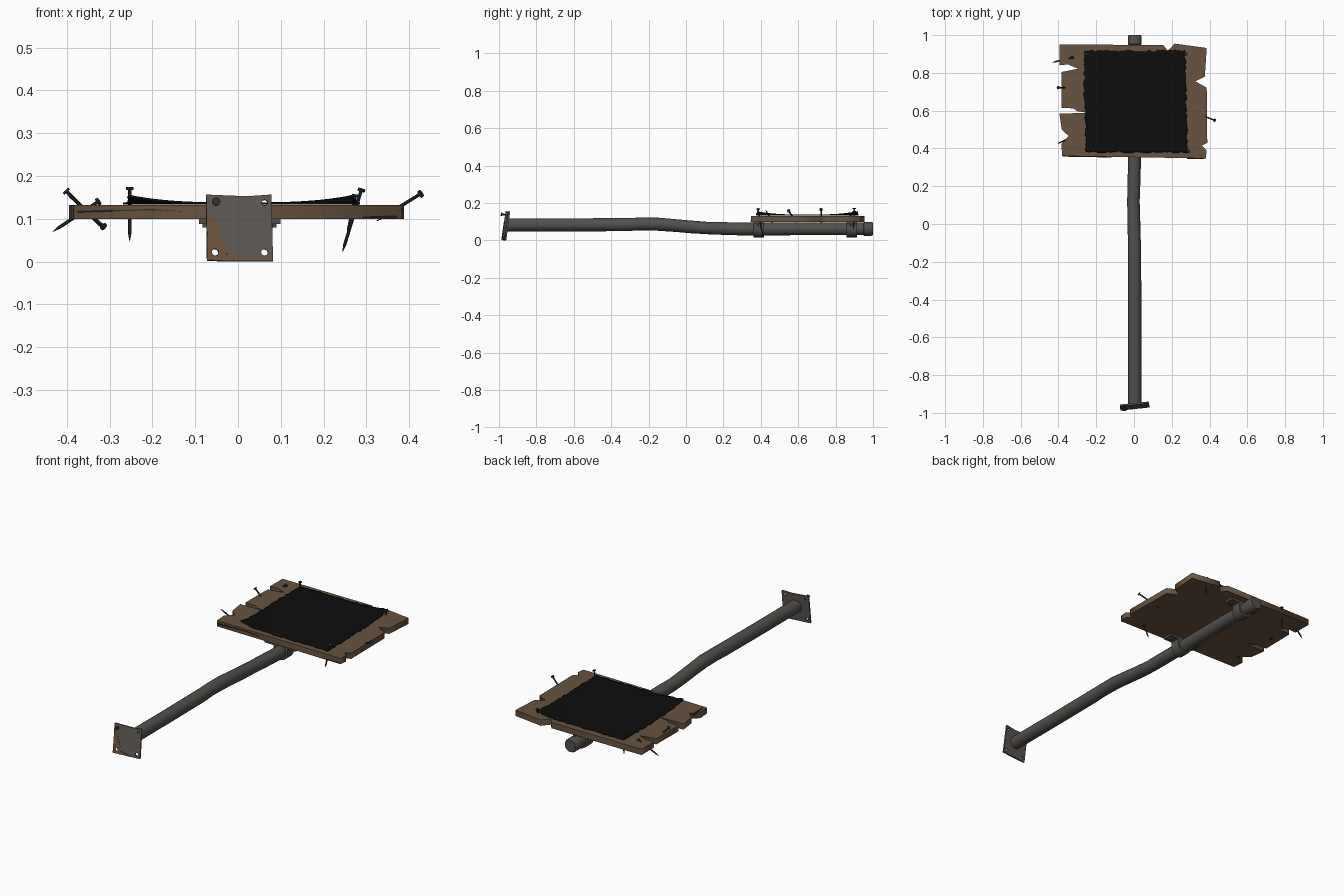
import bpy, bmesh, math, random
from mathutils import Matrix, Vector

random.seed(4)
cube = bpy.data.objects.get("Cube")
if cube:
    bpy.data.objects.remove(cube)


def material(name, rgb):
    m = bpy.data.materials.new(name)
    m.use_nodes = True
    col = (*rgb, 1)
    m.diffuse_color = col
    m.node_tree.nodes["Principled BSDF"].inputs["Base Color"].default_value = col
    return m


WOOD = material("weathered wood", (0.14, 0.088, 0.052))
STEEL = material("dull steel", (0.085, 0.08, 0.073))
PLATE = material("plate steel", (0.11, 0.1, 0.09))
RUST = material("rust", (0.15, 0.085, 0.045))
BLACK = material("black sheet", (0.004, 0.004, 0.004))
IRON = material("nail iron", (0.03, 0.03, 0.03))
CRACK = material("dark crack", (0.04, 0.025, 0.015))


def finish(name, mesh, mat, smooth=False):
    mesh.materials.clear()
    mesh.materials.append(mat)
    ob = bpy.data.objects.new(name, mesh)
    bpy.context.collection.objects.link(ob)
    if smooth:
        bpy.ops.object.select_all(action="DESELECT")
        ob.select_set(True)
        bpy.context.view_layer.objects.active = ob
        bpy.ops.object.shade_smooth_by_angle(angle=math.radians(40))
    return ob


def from_bmesh(name, bm, mat, smooth=False):
    bmesh.ops.recalc_face_normals(bm, faces=bm.faces[:])
    mesh = bpy.data.meshes.new(name)
    bm.to_mesh(mesh)
    bm.free()
    return finish(name, mesh, mat, smooth)


def circle(x, y, r, n=12):
    return [(x + r * math.cos(k * math.tau / n), y + r * math.sin(k * math.tau / n)) for k in range(n)]


def slab(name, outlines, thick, mat, matrix):
    """Flat sheet from a filled outline; further outlines become holes."""
    cu = bpy.data.curves.new(name + "_outline", "CURVE")
    cu.dimensions, cu.fill_mode, cu.extrude = "2D", "BOTH", thick / 2
    for pts in outlines:
        s = cu.splines.new("POLY")
        s.points.add(len(pts) - 1)
        for p, q in zip(s.points, pts):
            p.co = (*q, 0, 1)
        s.use_cyclic_u = True
    tmp = bpy.data.objects.new(name + "_tmp", cu)
    bpy.context.collection.objects.link(tmp)
    dg = bpy.context.evaluated_depsgraph_get()
    mesh = bpy.data.meshes.new_from_object(tmp.evaluated_get(dg))
    mesh.name = name
    bpy.data.objects.remove(tmp)
    mesh.transform(matrix)
    return finish(name, mesh, mat)


def rod(bm, a, b, r1, r2, n=8):
    a, b = Vector(a), Vector(b)
    rot = (b - a).to_track_quat("Z", "Y").to_matrix().to_4x4()
    bmesh.ops.create_cone(bm, cap_ends=True, segments=n, radius1=r1, radius2=r2,
                          depth=(b - a).length, matrix=Matrix.Translation((a + b) / 2) @ rot)


def box(bm, center, size):
    bmesh.ops.create_cube(bm, size=1, matrix=Matrix.Translation(center) @ Matrix.Diagonal((*size, 1)))


# Bent pole: y, x, z, radius of each ring
path = [(-0.96, .004, .083, .035), (-.6, .004, .083, .035), (-.32, .004, .085, .035),
        (-.25, .003, .088, .034), (-.15, .003, .087, .035), (-.06, .001, .08, .034),
        (.02, -.001, .073, .034), (.12, -.003, .066, .033), (.2, -.001, .064, .034),
        (.3, .002, .061, .034), (.6, .004, .062, .034), (.95, .004, .062, .034),
        (.952, .004, .062, .037), (.99, .004, .062, .037), (1.0, .004, .062, .033)]
bm = bmesh.new()
rings = [[bm.verts.new((x + px, y, z + pz)) for px, pz in circle(0, 0, r, 20)] for y, x, z, r in path]
for a, b in zip(rings, rings[1:]):
    for k in range(20):
        j = (k + 1) % 20
        bm.faces.new((a[k], a[j], b[j], b[k]))
bm.faces.new(rings[0])
bm.faces.new(rings[-1])
from_bmesh("pole", bm, STEEL, True)

# Clamps holding the board on the pole
for name, y in (("front_clamp", .39), ("back_clamp", .885)):
    bm = bmesh.new()
    rod(bm, (.004, y - .028, .06), (.004, y + .028, .06), .043, .043, 20)
    box(bm, (.004, y, .08), (.086, .056, .038))
    box(bm, (.004, y, .094), (.19, .056, .012))
    for s in (-1, 1):
        rod(bm, (.004 + s * .077, y, .09), (.004 + s * .077, y, .08), .011, .011, 6)
    from_bmesh(name, bm, STEEL, True)

# End plate with bolt holes, leaning back and slightly turned
face = (Matrix.Translation((.003, -.963, .078)) @ Matrix.Rotation(math.radians(6), 4, "Z")
        @ Matrix.Rotation(math.radians(82), 4, "X"))
holes = [circle(sx * .058, -.057, .008) for sx in (-1, 1)] + [circle(.06, .06, .007)]
edge = [(-.077, -.077), (.078, -.078), (.077, .0), (.076, .079), (.02, .075), (-.03, .077), (-.077, .079)]
slab("end_plate", [edge, *holes], .009, PLATE, face)
patch = [(-.076, -.076), (-.03, -.077), (-.034, -.04), (-.05, 0), (-.06, .03), (-.076, .022)]
slab("rust_patch", [patch, holes[0]], .002, RUST, face @ Matrix.Translation((0, 0, .005)))
strip = [(-.03, -.077), (.077, -.077), (.077, -.068), (.02, -.072), (-.031, -.06)]
slab("rust_strip", [strip], .002, RUST, face @ Matrix.Translation((0, 0, .005)))
bm = bmesh.new()
rod(bm, face @ Vector((-.056, .059, -.008)), face @ Vector((-.056, .059, .028)), .005, .005)
rod(bm, face @ Vector((-.056, .059, .022)), face @ Vector((-.056, .059, .029)), .01, .01)
from_bmesh("plate_bolt", bm, IRON)

# Broken wooden board
outline = [(-.395, .95), (.155, .948), (.18, .915), (.215, .955), (.385, .932), (.375, .78),
           (.325, .755), (.385, .722), (.388, .43), (.36, .415), (.385, .39), (.38, .347),
           (-.38, .36), (-.385, .425), (-.345, .465), (-.383, .5), (-.395, .585), (-.24, .588),
           (-.3, .597), (-.32, .612), (-.385, .615), (-.383, .805), (-.295, .822), (-.35, .845),
           (-.395, .84)]
board = slab("board", [outline], .032, WOOD, Matrix.Translation((0, 0, .116)))

# Cracks along the front edge and end grain
front = Matrix.Translation((0, .352, .116)) @ Matrix.Rotation(math.radians(-1), 4, "Z") \
    @ Matrix.Rotation(math.pi / 2, 4, "X")
slab("front_crack_left", [[(-.375, .002), (-.2, .007), (-.12, .001), (-.2, .004), (-.375, -.001)]],
     .004, CRACK, front)
slab("front_crack_right", [[(.28, -.012), (.37, -.009), (.37, -.014)]], .004, CRACK, front)

# Black sheet with ragged edges and two curled corners
bm = bmesh.new()
N = 36
bmesh.ops.create_grid(bm, x_segments=N, y_segments=N, size=1)
for v in bm.verts:
    u, w = v.co.x, v.co.y
    ragged_x = random.uniform(-.006, .004) if abs(u) > .99 else 0
    ragged_y = random.uniform(-.006, .004) if abs(w) > .99 else 0
    lift = .018 * max(0, u * w) ** 3
    v.co = (.008 + u * (.27 + ragged_x) - .006 * w * abs(u), .648 + w * (.27 + ragged_y), .136 + lift)
sheet = from_bmesh("black_sheet", bm, BLACK, True)
mod = sheet.modifiers.new("thickness", "SOLIDIFY")
mod.thickness, mod.offset = .005, 0

# Nails: head position, tip position
nails = [((-.403, .722, .167), (-.312, .722, .075)), ((-.324, .882, .142), (-.433, .855, .07)),
         ((-.253, .9, .174), (-.253, .9, .047)), ((.429, .548, .16), (.324, .59, .095)),
         ((.289, .385, .17), (.244, .41, .022)), ((-.312, .47, .08), (-.405, .425, .165)),
         ((.275, .9, .157), (.255, .895, .06))]
for i, (head, tip) in enumerate(nails):
    h, t = Vector(head), Vector(tip)
    d = (t - h).normalized()
    bm = bmesh.new()
    rod(bm, h, h + d * .006, .009, .009, 10)
    rod(bm, h + d * .004, t - d * .02, .004, .004)
    rod(bm, t - d * .02, t, .004, .0005)
    from_bmesh(f"nail_{i + 1}", bm, IRON)
